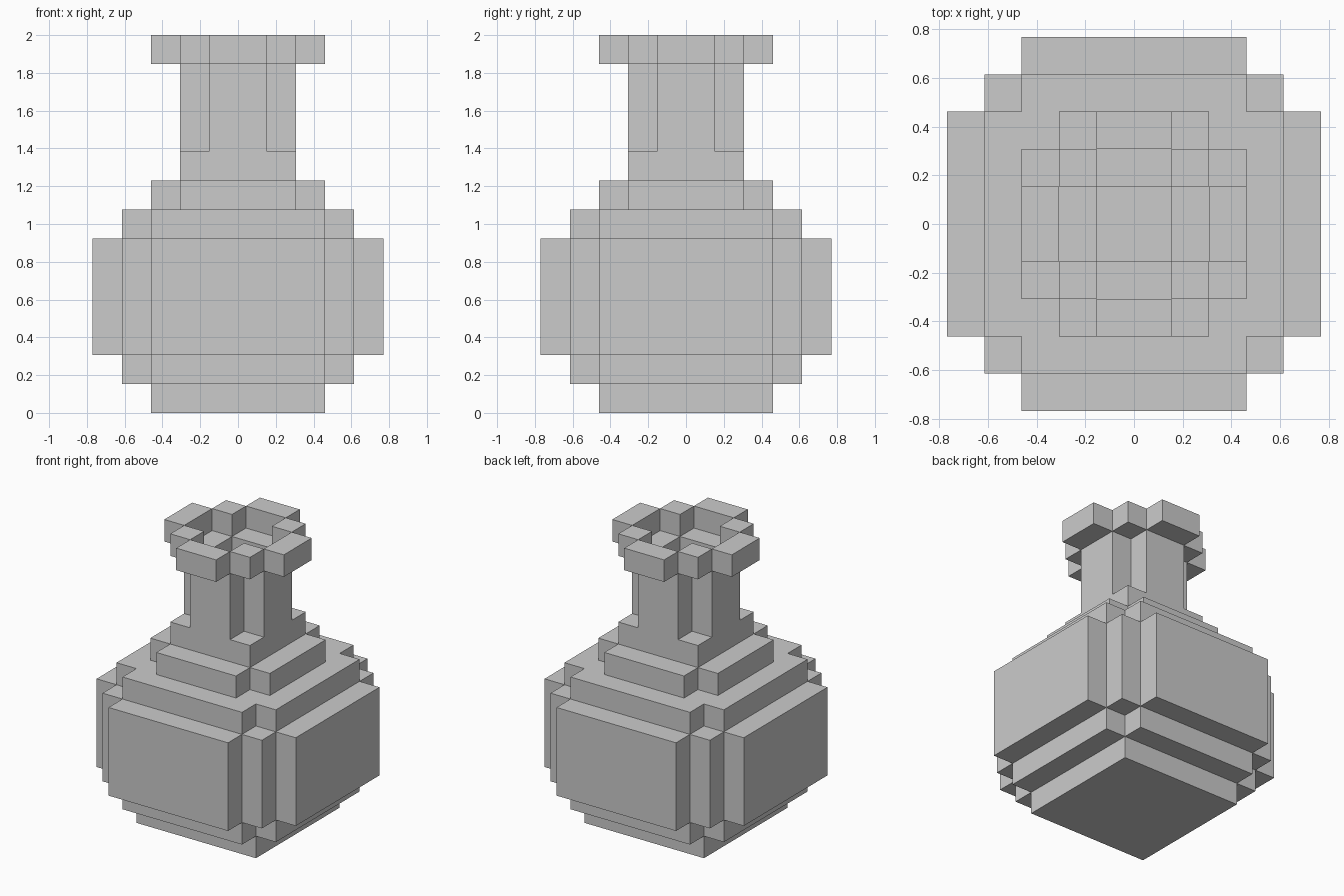
import bpy, bmesh

if "Cube" in bpy.data.objects:
    bpy.data.objects.remove(bpy.data.objects["Cube"])

U = 2 / 13  # one block; the bottle is 13 blocks tall


def add_prisms(name, outlines, z0, z1):
    """Extrude one or more closed outlines (in blocks) into a single object."""
    bm = bmesh.new()
    for pts in outlines:
        base = bm.faces.new([bm.verts.new((x * U, y * U, z0 * U)) for x, y in pts])
        ext = bmesh.ops.extrude_face_region(bm, geom=[base], use_keep_orig=True)
        top = [g for g in ext["geom"] if isinstance(g, bmesh.types.BMVert)]
        bmesh.ops.translate(bm, verts=top, vec=(0, 0, (z1 - z0) * U))
    bmesh.ops.recalc_face_normals(bm, faces=bm.faces)
    mesh = bpy.data.meshes.new(name)
    bm.to_mesh(mesh)
    bm.free()
    obj = bpy.data.objects.new(name, mesh)
    bpy.context.collection.objects.link(obj)
    return obj


def four_turns(pts):
    """The same points at each quarter turn round the z axis."""
    turns = [list(pts)]
    for _ in range(3):
        turns.append([(-y, x) for x, y in turns[-1]])
    return turns


def ring(corner):
    """Closed outline from the stepped corner in the first quadrant."""
    return [sum(four_turns(corner), [])]


def rect(x0, x1, y0, y1):
    return [(x0, y0), (x1, y0), (x1, y1), (x0, y1)]


def cross(long, short):
    return [(long, short), (short, short), (short, long)]


# Rounded body, built in stepped layers
add_prisms("base", ring([(3, 3)]), 0, 1)
add_prisms("lower_body", ring(cross(4, 3)), 1, 2)
add_prisms("belly", ring([(5, 3), (4, 3), (4, 4), (3, 4), (3, 5)]), 2, 6)
add_prisms("upper_body", ring(cross(4, 3)), 6, 7)
add_prisms("shoulder", ring(cross(3, 2)), 7, 8)

# Square neck foot, then four walls round the open bore
add_prisms("neck_foot", ring([(2, 2)]), 8, 9)
add_prisms("neck_walls", four_turns(rect(-1, 1, 1, 2)), 9, 12)

# Lip: four outer bars with a block at each corner between them
add_prisms("lip_bars", four_turns(rect(-1, 1, 2, 3)), 12, 13)
add_prisms("lip_corners", four_turns(rect(1, 2, 1, 2)), 12, 13)
